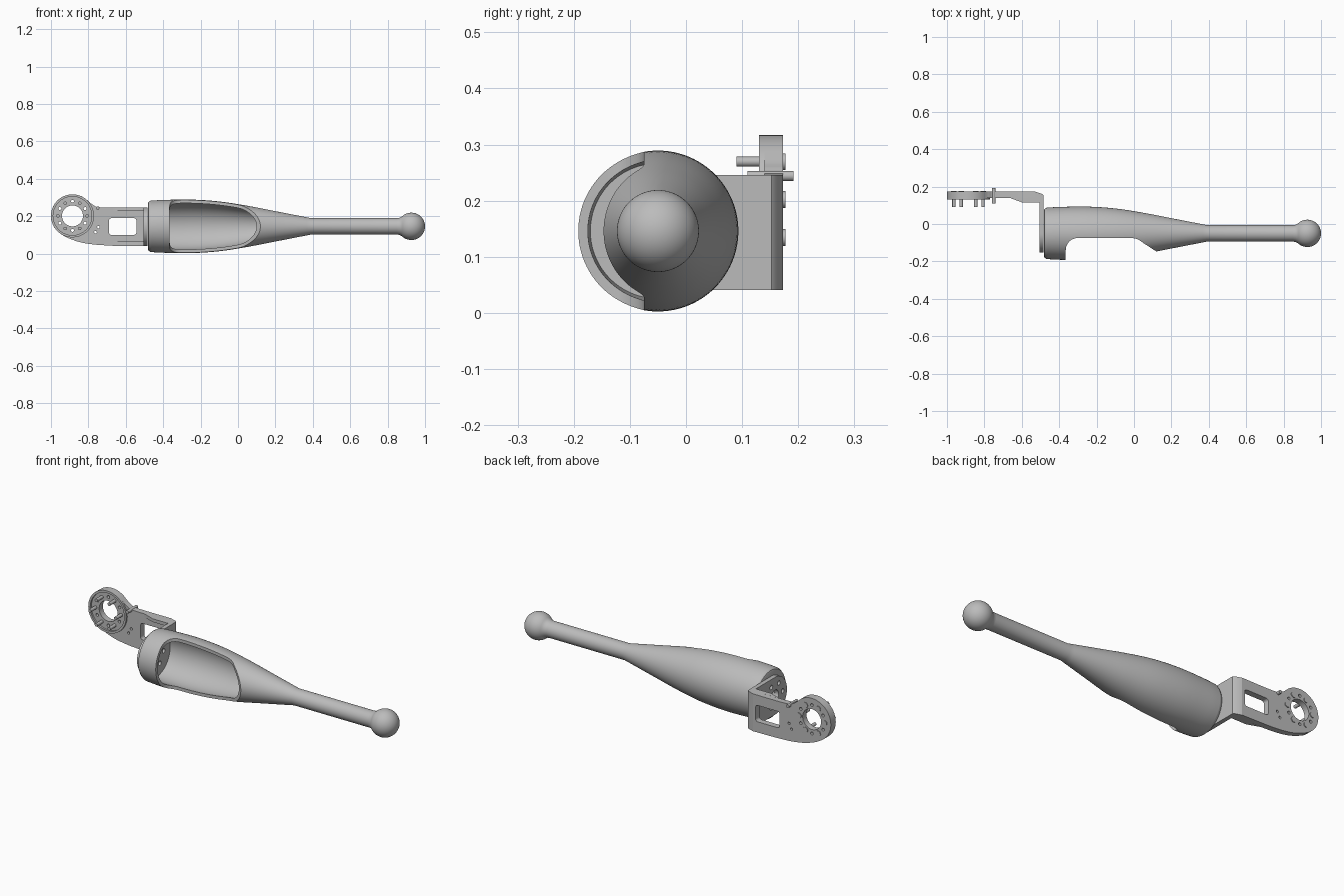
import bpy, bmesh, math
from mathutils import Vector, Matrix

cube = bpy.data.objects.get("Cube")
if cube:
    bpy.data.objects.remove(cube)

grey = bpy.data.materials.new("plain grey")
grey.use_nodes = True
colour = (0.5, 0.5, 0.5, 1)
grey.diffuse_color = colour
grey.node_tree.nodes["Principled BSDF"].inputs["Base Color"].default_value = colour

AXIS_Y, AXIS_Z = -0.05, 0.146       # centre line of the handle
RING_X, RING_Z, RING_R = -0.885, 0.202, 0.115
BACK = 0.173                        # rear face of the bracket


def finish(name, bm):
    bmesh.ops.remove_doubles(bm, verts=bm.verts, dist=1e-5)
    bmesh.ops.recalc_face_normals(bm, faces=bm.faces)
    mesh = bpy.data.meshes.new(name)
    bm.to_mesh(mesh)
    bm.free()
    mesh.materials.append(grey)
    obj = bpy.data.objects.new(name, mesh)
    bpy.context.collection.objects.link(obj)
    return obj


def prism(name, points, axis, lo, hi):
    """Extrude a 2D outline along one axis."""
    place = {"x": lambda a, b, t: (t, a, b),
             "y": lambda a, b, t: (a, t, b),
             "z": lambda a, b, t: (a, b, t)}[axis]
    bm = bmesh.new()
    face = bm.faces.new([bm.verts.new(place(a, b, lo)) for a, b in points])
    moved = bmesh.ops.extrude_face_region(bm, geom=[face])["geom"]
    shift = Vector(place(0, 0, hi - lo))
    bmesh.ops.translate(bm, vec=shift, verts=[v for v in moved if isinstance(v, bmesh.types.BMVert)])
    return finish(name, bm)


def arc(cx, cy, r, start, end, steps):
    angles = [math.radians(start + (end - start) * i / steps) for i in range(steps + 1)]
    return [(cx + r * math.cos(a), cy + r * math.sin(a)) for a in angles]


def rod(name, a, b, r, axis, lo, hi, sides=24):
    return prism(name, arc(a, b, r, 0, 360, sides)[:-1], axis, lo, hi)


def rounded(x0, x1, z0, z1, r):
    return (arc(x1 - r, z1 - r, r, 0, 90, 6) + arc(x0 + r, z1 - r, r, 90, 180, 6)
            + arc(x0 + r, z0 + r, r, 180, 270, 6) + arc(x1 - r, z0 + r, r, 270, 360, 6))


def smooth_path(points, steps=6):
    """Catmull-Rom curve through the points."""
    p = [Vector(q) for q in [points[0]] + points + [points[-1]]]
    out = []
    for a, b, c, d in zip(p, p[1:], p[2:], p[3:]):
        for i in range(steps):
            t = i / steps
            out.append(0.5 * (2 * b + (c - a) * t + (2 * a - 5 * b + 4 * c - d) * t * t
                              + (3 * b - a - 3 * c + d) * t ** 3))
    return [tuple(q) for q in out] + [points[-1]]


def revolve(name, profile, sides=96):
    """Spin an (x, radius) profile around the handle centre line."""
    bm = bmesh.new()
    verts = [bm.verts.new((x, AXIS_Y, AXIS_Z + r)) for x, r in profile]
    edges = [bm.edges.new(pair) for pair in zip(verts, verts[1:])]
    bmesh.ops.spin(bm, geom=verts + edges, cent=(0, AXIS_Y, AXIS_Z), axis=(1, 0, 0),
                   angle=math.tau, steps=sides)
    return finish(name, bm)


def cut(obj, cutters):
    for c in cutters:
        c.hide_render = True
        mod = obj.modifiers.new("cut", "BOOLEAN")
        mod.operation, mod.solver, mod.object = "DIFFERENCE", "EXACT", c
        bpy.context.view_layer.objects.active = obj
        bpy.ops.object.modifier_apply(modifier=mod.name)
        bpy.data.objects.remove(c)


def mount_holes(lo, hi):
    """Centre hole and a circle of screw holes through the motor mount."""
    holes = [rod("cutter", AXIS_Y, AXIS_Z, 0.03, "x", lo, hi)]
    for y, z in arc(AXIS_Y, AXIS_Z, 0.065, 0, 360, 6)[:-1]:
        holes.append(rod("cutter", y, z, 0.012, "x", lo, hi, 16))
    return holes


# Handle: swelling hollow body, slim shaft and ball end
swell = smooth_path([(-0.468, 0.137), (-0.4, 0.141), (-0.25, 0.143), (-0.1, 0.133),
                     (0.05, 0.11), (0.2, 0.081), (0.39, 0.044)])
ball = [(0.927 - dx, r) for dx, r in arc(0, 0, 0.073, 45, 180, 24)]
ball[-1] = (1.0, 0)
handle = revolve("handle", [(-0.482, 0), (-0.482, 0.122), (-0.479, 0.13)] + swell
                 + [(0.85, 0.044), (0.864, 0.046)] + ball)
wall = 0.017
cavity = revolve("cutter", [(-0.462, 0)] + [(x, r - wall) for x, r in swell if -0.462 < x < 0.2][:1]
                 + [(x, r - wall) for x, r in swell if -0.45 < x < 0.2] + [(0.22, 0.04), (0.23, 0)])
cavity.data.transform(Matrix.Identity(4))
opening = prism("cutter", [(-0.365, -0.3)] + arc(-0.3, -0.14, 0.065, 180, 90, 12)
                + smooth_path([(-0.01, -0.075), (0.022, -0.083), (0.055, -0.105), (0.12, -0.147)])
                + [(0.2, -0.2), (0.2, -0.3)], "z", -0.1, 0.4)
cut(handle, [cavity, opening] + mount_holes(-0.52, -0.44))

# Motor mount plate with a round end
half = 0.1025
mount = prism("mount_plate", arc(AXIS_Y, 0.1435, half, 90, 270, 32)
              + [(0.11, 0.1435 - half), (0.11, 0.1435 + half)], "x", -0.506, -0.483)
cut(mount, mount_holes(-0.53, -0.46))

# Chamfered corner joining mount plate and arm
prism("bracket_corner", [(-0.527, BACK), (-0.49, 0.16), (-0.483, 0.152), (-0.483, 0.11),
                         (-0.506, 0.11), (-0.506, 0.14), (-0.527, 0.14)], "z", 0.041, 0.246)

# Arm plate with round hub, window and holes
outline = (arc(RING_X, RING_Z, RING_R, 48, 232, 48)
           + smooth_path([(-0.94, 0.1), (-0.9, 0.08), (-0.83, 0.058), (-0.72, 0.045), (-0.527, 0.041)])
           + smooth_path([(-0.527, 0.246), (-0.73, 0.247), (-0.775, 0.261), (-0.8, 0.28)]))
arm = prism("arm_plate", outline, "y", 0.14, BACK)
cutters = [prism("cutter", rounded(-0.69, -0.543, 0.1, 0.19, 0.014), "y", 0.05, 0.3),
           rod("cutter", RING_X, RING_Z, 0.056, "y", 0.05, 0.3, 48)]
for x, z in arc(RING_X, RING_Z, 0.078, 30, 330, 5):
    cutters.append(rod("cutter", x, z, 0.008, "y", 0.05, 0.3, 16))
for x, z in [(-0.762, 0.115), (-0.746, 0.142)]:
    cutters.append(rod("cutter", x, z, 0.007, "y", 0.05, 0.3, 16))
cut(arm, cutters)

# Raised collar around the hub
collar = rod("hub_collar", RING_X, RING_Z, RING_R, "y", 0.13, 0.145, 64)
cut(collar, [rod("cutter", RING_X, RING_Z, 0.103, "y", 0.05, 0.3, 64)])

# Six screws with heads at the back, plus a locating pin
for i, (x, z) in enumerate(arc(RING_X, RING_Z, 0.078, 0, 300, 5)):
    rod(f"screw_{i + 1}", x, z, 0.009, "y", 0.09, 0.165, 16)
    rod(f"screw_head_{i + 1}", x, z, 0.015, "y", 0.165, 0.177, 20)
rod("locating_pin", -0.75, 0.244, 0.009, "y", 0.11, 0.192, 16)

# Stiffening ribs along both edges of the arm
for name, lo, hi in [("upper_rib", 0.228, 0.246), ("lower_rib", 0.042, 0.066)]:
    prism(name, [(-0.67, 0.142), (-0.6, 0.116), (-0.5, 0.116), (-0.5, 0.142)], "z", lo, hi)

# Smooth round surfaces, keep hard edges
bpy.ops.object.select_all(action="DESELECT")
for obj in bpy.context.collection.objects:
    if obj.type == "MESH" and grey.name in obj.data.materials:
        obj.select_set(True)
        bpy.context.view_layer.objects.active = obj
bpy.ops.object.shade_smooth_by_angle(angle=math.radians(32))
